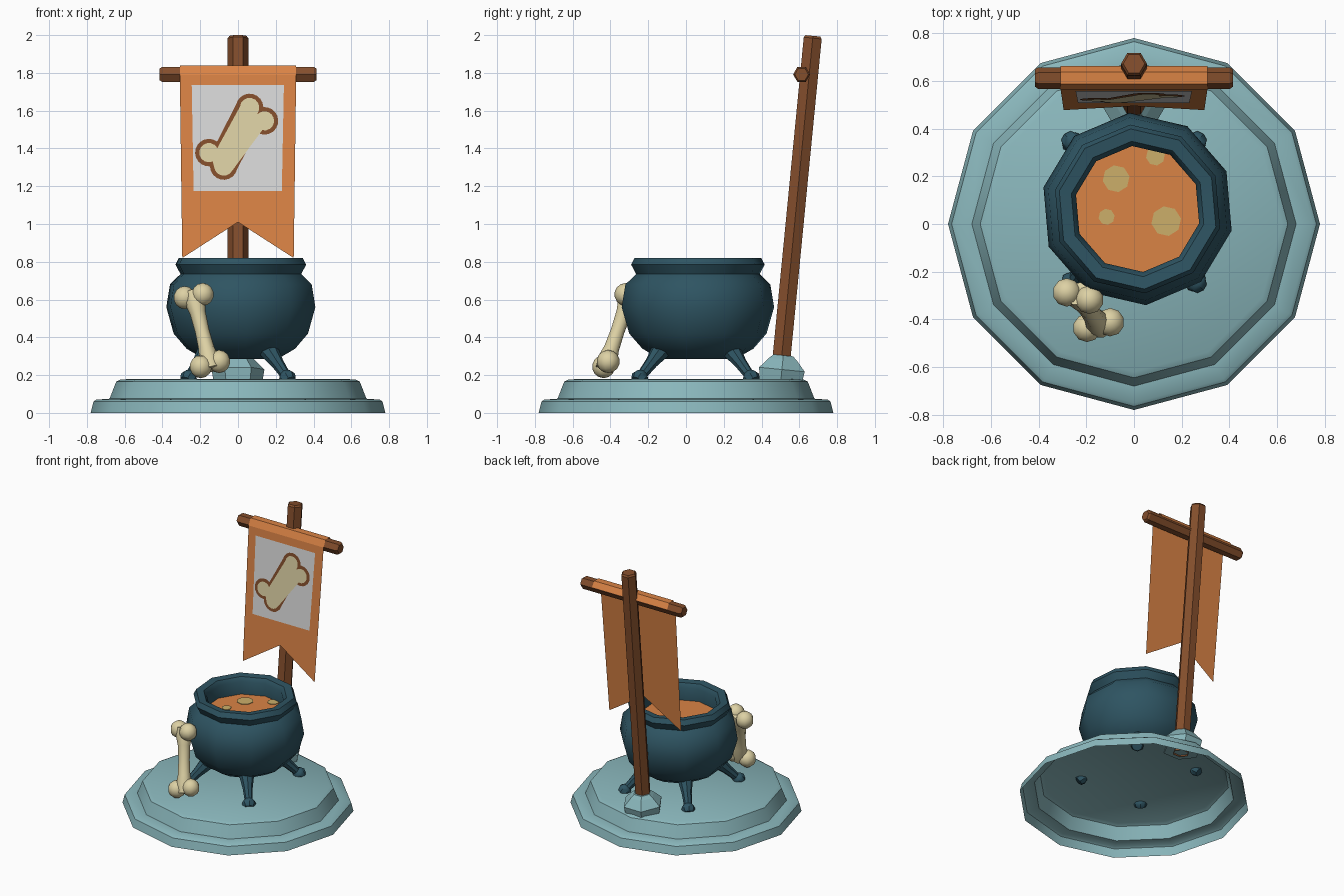
import bpy, bmesh, math
from mathutils import Vector, Matrix

if "Cube" in bpy.data.objects:
    bpy.data.objects.remove(bpy.data.objects["Cube"])


def material(name, rgb):
    m = bpy.data.materials.new(name)
    lin = [((c / 255 + 0.055) / 1.055) ** 2.4 for c in rgb]
    m.diffuse_color = (*lin, 1)
    m.use_nodes = True
    m.node_tree.nodes["Principled BSDF"].inputs["Base Color"].default_value = m.diffuse_color
    return m


STONE = material("pale_teal_stone", (138, 183, 188))
IRON = material("dark_teal_iron", (46, 84, 98))
WOOD = material("brown_wood", (132, 78, 44))
ORANGE = material("orange", (218, 131, 69))
BONE = material("cream_bone", (221, 209, 164))
PANEL = material("light_grey_cloth", (217, 217, 217))
FAT = material("mustard_bubble", (204, 175, 106))


def finish(name, bm, mat, angle=None):
    me = bpy.data.meshes.new(name)
    bm.to_mesh(me)
    bm.free()
    ob = bpy.data.objects.new(name, me)
    bpy.context.collection.objects.link(ob)
    me.materials.append(mat)
    if angle:
        bpy.ops.object.select_all(action='DESELECT')
        ob.select_set(True)
        bpy.context.view_layer.objects.active = ob
        bpy.ops.object.shade_smooth_by_angle(angle=math.radians(angle))
    return ob


def along(a, b):
    """Matrix placing local z on the line from a to b."""
    a, b = Vector(a), Vector(b)
    return Matrix.Translation(a) @ (b - a).to_track_quat('Z', 'Y').to_matrix().to_4x4()


def lathe(bm, profile, n, phase=0, mat=Matrix()):
    """Revolve (radius, height) points, outside listed from bottom to top."""
    rings = []
    for r, z in profile:
        rings.append([bm.verts.new(mat @ Vector((
            r * math.cos(math.radians(phase) + math.tau * i / n),
            r * math.sin(math.radians(phase) + math.tau * i / n), z)))
            for i in range(n)])
    for lo, hi in zip(rings, rings[1:]):
        for i in range(n):
            j = (i + 1) % n
            bm.faces.new((lo[i], lo[j], hi[j], hi[i]))
    bmesh.ops.remove_doubles(bm, verts=[v for ring in rings for v in ring], dist=1e-5)


def turned(name, profile, n, material_, phase=0, mat=Matrix(), angle=None):
    bm = bmesh.new()
    lathe(bm, profile, n, phase, mat)
    return finish(name, bm, material_, angle)


# Stepped twelve-sided base, open underneath
turned("base", [(.78, 0), (.765, .06), (.75, .07), (.68, .075), (.645, .165),
                (.62, .178), (0, .18)], 12, STONE, angle=35)

# Cauldron pot with rolled rim
POT = Matrix.Translation((.015, .063, 0))
turned("cauldron", [(0, .285), (.20, .285), (.295, .34), (.365, .42), (.405, .56),
                    (.385, .68), (.328, .735), (.355, .785), (.337, .82),
                    (.285, .815), (.265, .785), (.275, .66)],
       10, IRON, 23, POT, 40)

# Soup with floating bubbles
turned("soup", [(.28, .69), (0, .69)], 10, ORANGE, 23, POT)
bm = bmesh.new()
for x, y, r in [(-.075, .19, .057), (.135, .012, .063), (-.115, .03, .034), (.09, .285, .04)]:
    lathe(bm, [(r, .691), (r, .695), (0, .695)], 8, 10, Matrix.Translation((x, y, 0)))
finish("soup_bubbles", bm, FAT)

# Four splayed legs with knob feet
bm = bmesh.new()
for sx in (-1, 1):
    for sy in (-1, 1):
        m = along((sx * .275, .05 + sy * .31, .165), (sx * .13, .055 + sy * .15, .38))
        lathe(bm, [(0, 0), (.036, .002), (.047, .028), (.04, .048), (.028, .062),
                   (.034, .14), (.052, .24), (.055, .29)], 8, 0, m)
finish("cauldron_legs", bm, IRON, 40)

# Leaning pole and its hexagonal socket
FOOT, TIP = Vector((0, .492, .15)), Vector((0, .672, 1.996))
AXIS = along(FOOT, TIP)
LEN = (TIP - FOOT).length
turned("pole", [(.055, 0), (.055, LEN - .012), (.045, LEN), (0, LEN)], 6, WOOD, 0, AXIS)
turned("pole_socket", [(0, .01), (.128, .01), (.14, .08), (.085, .135), (.06, .155), (0, .155)],
       6, STONE, 0, Matrix.Translation((0, .008, 0)) @ AXIS)

# Crossbar
turned("crossbar", [(0, 0), (.036, 0), (.045, .012), (.045, .818), (.036, .83), (0, .83)],
       6, WOOD, 0, along((-.415, .612, 1.792), (.415, .612, 1.792)))


# Banner folded over the crossbar, with swallow-tail bottom
def cloth(x, z, off=0):
    """Point on the hanging cloth plane, lifted toward the front."""
    return Vector((x, .565 - (1.79 - z) * .09 - off, z))


bm = bmesh.new()
fold = [(.662, 1.80), (.638, 1.838), (.587, 1.838), (.565, 1.79)]
rows = [[bm.verts.new((x, y, z)) for x in (-.308, 0, .308)] for y, z in fold]
rows.append([bm.verts.new(cloth(x, z)) for x, z in ((-.295, .82), (0, 1.01), (.295, .82))])
for up, lo in zip(rows, rows[1:]):
    for i in (0, 1):
        bm.faces.new((lo[i], lo[i + 1], up[i + 1], up[i]))
finish("banner", bm, ORANGE)


def plate(name, pts, off, mat):
    b = bmesh.new()
    b.faces.new([b.verts.new(cloth(x, z, off)) for x, z in pts])
    bmesh.ops.triangulate(b, faces=b.faces[:])
    finish(name, b, mat)


plate("banner_panel", [(-.235, 1.175), (.232, 1.175), (.243, 1.735), (-.245, 1.735)], .003, PANEL)


# Bone emblem: a brown silhouette with a smaller cream one on top
def bone_outline(r, h, length=.161, w=.053, steps=12):
    a0 = math.pi - math.asin((h - w) / r)
    a1 = -math.asin(min(1, w / r))
    quarter = [(length + r * math.cos(a), w + r * math.sin(a))
               for a in (a1 + (a0 - a1) * i / steps for i in range(steps + 1))]
    upper = quarter + [(-x, y) for x, y in reversed(quarter)]
    lower = [(-x, -y) for x, y in upper]
    if w < r:   # lobes meet in a single notch point
        upper, lower = upper[:-1], lower[:-1]
    c, s = math.cos(math.radians(48)), math.sin(math.radians(48))
    return [(-.007 + c * x - s * y, 1.462 + s * x + c * y) for x, y in upper + lower]


plate("emblem_outline", bone_outline(.073, .06), .006, WOOD)
plate("emblem_bone", bone_outline(.051, .036), .009, BONE)

# Bone leaning on the cauldron: waisted shaft and two lobes per end
bm = bmesh.new()
low, top = Vector((-.145, -.425, .25)), Vector((-.235, -.298, .62))
ln = (top - low).length
lathe(bm, [(0, -.02), (.05, -.02), (.054, .04), (.042, .1), (.038, ln / 2), (.042, ln - .1),
           (.054, ln - .04), (.05, ln + .02), (0, ln + .02)], 10, 0, along(low, top))
for p in [(-.282, -.287, .61), (-.187, -.318, .627), (-.197, -.436, .245), (-.1, -.412, .272)]:
    bmesh.ops.create_uvsphere(bm, u_segments=10, v_segments=7, radius=.061,
                              matrix=Matrix.Translation(p))
finish("leaning_bone", bm, BONE, 45)
